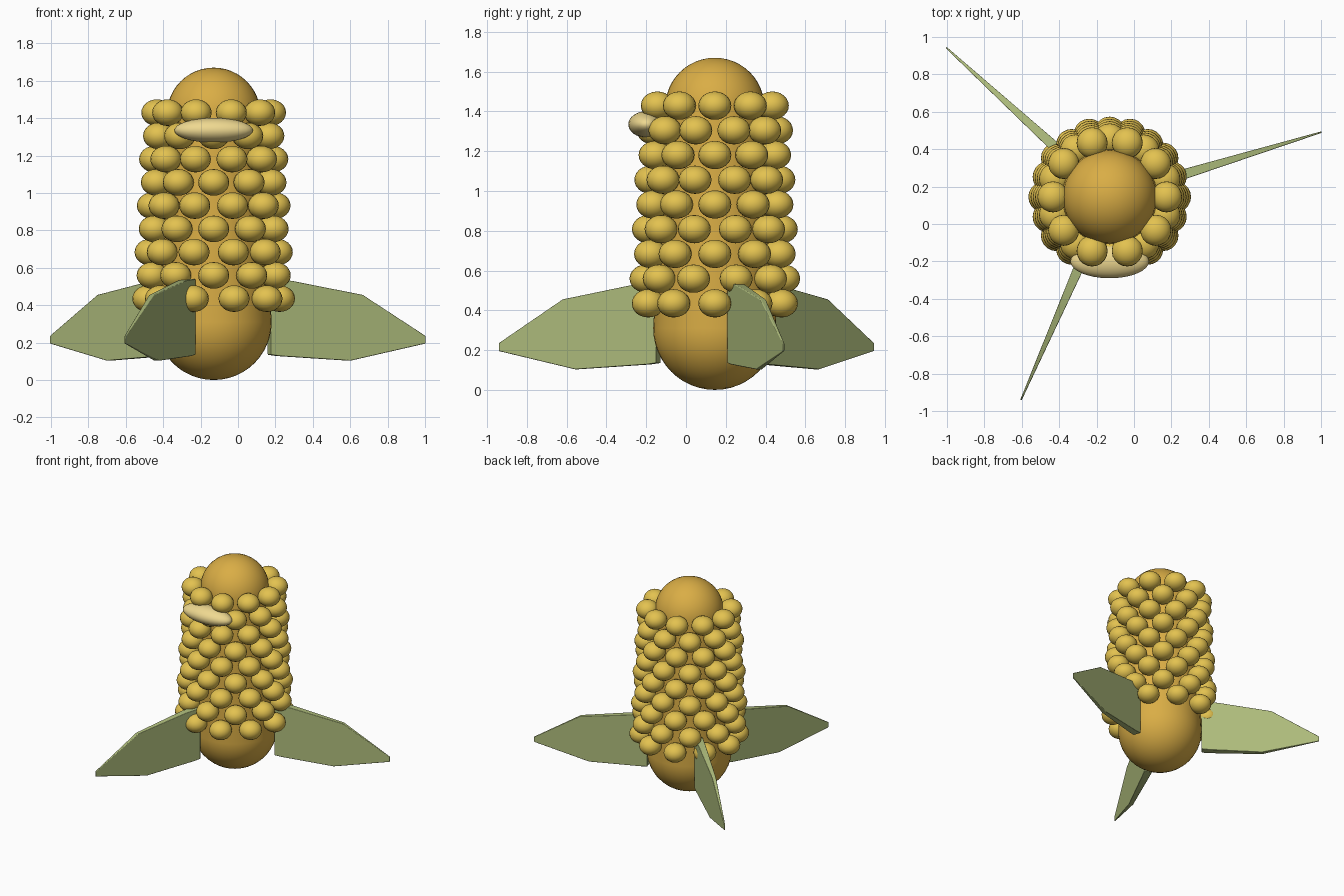
import bpy, bmesh
from math import pi, sin, cos, radians
from mathutils import Matrix, Vector

if "Cube" in bpy.data.objects:
    bpy.data.objects.remove(bpy.data.objects["Cube"])

AX, AY = -0.13, 0.145  # cob axis


def material(name, rgb):
    m = bpy.data.materials.new(name)
    m.diffuse_color = (*rgb, 1)
    m.use_nodes = True
    m.node_tree.nodes["Principled BSDF"].inputs["Base Color"].default_value = m.diffuse_color
    return m


def finish(bm, name, mat, bevel=0, angle=60):
    bmesh.ops.recalc_face_normals(bm, faces=bm.faces)
    me = bpy.data.meshes.new(name)
    bm.to_mesh(me)
    bm.free()
    ob = bpy.data.objects.new(name, me)
    bpy.context.collection.objects.link(ob)
    ob.location = (AX, AY, 0)
    me.materials.append(mat)
    if bevel:
        b = ob.modifiers.new("rounded_edges", 'BEVEL')
        b.width, b.segments, b.limit_method = bevel, 3, 'ANGLE'
        b.angle_limit = radians(40)
    bpy.ops.object.select_all(action='DESELECT')
    bpy.context.view_layer.objects.active = ob
    ob.select_set(True)
    bpy.ops.object.shade_smooth_by_angle(angle=radians(angle))
    return ob


core_mat = material("core_gold", (0.70, 0.42, 0.06))
kernel_mat = material("kernel_yellow", (0.77, 0.54, 0.08))
cream_mat = material("cream", (0.86, 0.69, 0.28))
leaf_mat = material("husk_green", (0.42, 0.50, 0.20))

# Core: tapered capsule, lathed around the axis
profile = [(0.31 * sin(a), 0.31 - 0.31 * cos(a)) for a in [i * pi / 24 for i in range(13)]]
profile += [(0.25 * cos(a), 1.42 + 0.25 * sin(a)) for a in [i * pi / 24 for i in range(13)]]
bm = bmesh.new()
verts = [bm.verts.new((r, 0, z)) for r, z in profile]
edges = [bm.edges.new(p) for p in zip(verts, verts[1:])]
bmesh.ops.spin(bm, geom=verts + edges, axis=(0, 0, 1), cent=(0, 0, 0),
               angle=2 * pi, steps=40, use_duplicate=False)
bmesh.ops.remove_doubles(bm, verts=bm.verts, dist=0.0005)
finish(bm, "cob_core", core_mat)

# Kernels: nine staggered rings of ten
for row in range(9):
    bm = bmesh.new()
    radius = 0.352 - 0.006 * row
    for k in range(10):
        a = (k + 0.5 * (row % 2)) * pi / 5
        place = (Matrix.Translation((radius * cos(a), radius * sin(a), 0.435 + 0.1243 * row))
                 @ Matrix.Rotation(a, 4, 'Z') @ Matrix.Diagonal((0.083, 0.083, 0.071, 1)))
        bmesh.ops.create_uvsphere(bm, u_segments=20, v_segments=12, radius=1, matrix=place)
    finish(bm, f"kernel_ring_{row + 1}", kernel_mat)

# Pale flattened band on the front
bm = bmesh.new()
bmesh.ops.create_uvsphere(bm, u_segments=32, v_segments=16, radius=1,
                          matrix=Matrix.Translation((0, -0.345, 1.335))
                          @ Matrix.Diagonal((0.21, 0.09, 0.066, 1)))
finish(bm, "front_band", cream_mat)

# Husk leaves: upright blades, thinning towards the tip
outline = [(0.31, 0.135), (0.36, 0.128), (0.76, 0.103), (1.185, 0.195), (1.185, 0.235),
           (0.83, 0.455), (0.43, 0.53), (0.31, 0.54)]
for n, deg in enumerate((17, 137.6, 246.4)):
    bm = bmesh.new()
    sides = []
    for s in (-1, 1):
        sides.append([bm.verts.new((r, s * (0.004 + 0.026 * (1.185 - r) / 0.875), z))
                      for r, z in outline])
        bm.faces.new(sides[-1])
    for i in range(len(outline)):
        j = (i + 1) % len(outline)
        bm.faces.new((sides[0][i], sides[0][j], sides[1][j], sides[1][i]))
    leaf = finish(bm, f"husk_leaf_{n + 1}", leaf_mat, bevel=0.018, angle=40)
    leaf.rotation_euler.z = radians(deg)
